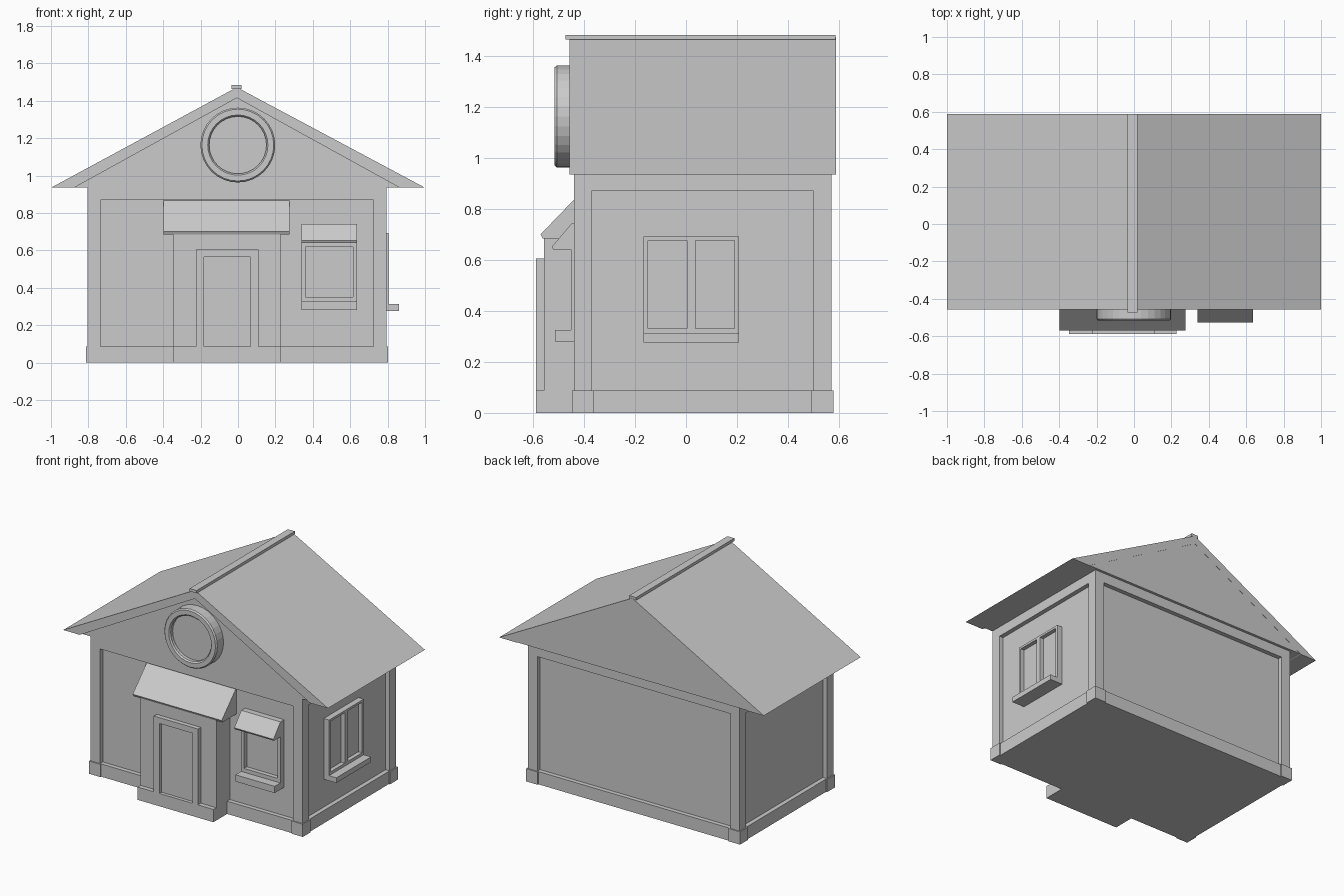
import bpy, bmesh, math
from mathutils import Vector, Matrix

if "Cube" in bpy.data.objects:
    bpy.data.objects.remove(bpy.data.objects["Cube"])


def finish(name, bm):
    bmesh.ops.recalc_face_normals(bm, faces=bm.faces)
    me = bpy.data.meshes.new(name)
    bm.to_mesh(me)
    bm.free()
    ob = bpy.data.objects.new(name, me)
    bpy.context.collection.objects.link(ob)
    return ob


def boxes(name, *specs):
    # each spec: x0, x1, y0, y1, z0, z1
    bm = bmesh.new()
    for x0, x1, y0, y1, z0, z1 in specs:
        m = Matrix.Translation(((x0 + x1) / 2, (y0 + y1) / 2, (z0 + z1) / 2))
        m = m @ Matrix.Diagonal((x1 - x0, y1 - y0, z1 - z0, 1))
        bmesh.ops.create_cube(bm, size=1, matrix=m)
    return finish(name, bm)


def prism(name, pts, a, b, axis):
    # extrude a closed profile along x (pts are y,z) or along y (pts are x,z)
    bm = bmesh.new()
    vs = [bm.verts.new((a, p, z) if axis == 'x' else (p, a, z)) for p, z in pts]
    f = bm.faces.new(vs)
    r = bmesh.ops.extrude_face_region(bm, geom=[f])
    d = Vector((b - a, 0, 0)) if axis == 'x' else Vector((0, b - a, 0))
    bmesh.ops.translate(bm, vec=d, verts=[v for v in r['geom'] if isinstance(v, bmesh.types.BMVert)])
    return finish(name, bm)


X0, X1, Y0, Y1 = -0.805, 0.795, -0.44, 0.57
POST, DEEP, BASE, EAVE = 0.07, 0.03, 0.087, 0.95

# Walls: recessed core, base strip, top beam
boxes("wall_core", (X0 + DEEP, X1 - DEEP, Y0 + DEEP, Y1 - DEEP, 0, EAVE))
boxes("base_strip", (X0, X1, Y0, Y1, 0, BASE))
boxes("top_beam", (X0, X1, Y0, Y1, 0.87, EAVE))

# Corner posts with slightly wider foot blocks
e = 0.008
for i, x in enumerate((X0, X1 - POST)):
    for j, y in enumerate((Y0, Y1 - POST)):
        boxes(f"corner_post_{i}{j}", (x, x + POST, y, y + POST, 0, EAVE))
        boxes(f"post_foot_{i}{j}", (x - e, x + POST + e, y - e, y + POST + e, 0, BASE))

# Gable infill, roof and ridge cap
C = -0.006
prism("gable", [(C - 0.87, 0.937), (C + 0.87, 0.937), (C, 1.417)], Y0, 0.588, 'y')
prism("roof", [(-1, 0.935), (C - 0.87, 0.935), (C, 1.415), (C + 0.87, 0.935), (1, 0.935), (C, 1.472)],
      -0.457, 0.589, 'y')
boxes("ridge_cap", (-0.034, 0.018, -0.473, 0.587, 1.464, 1.483))

# Round gable window, turned about the y axis
bm = bmesh.new()
prof = [(0.2, -0.43), (0.2, -0.507), (0.192, -0.516), (0.161, -0.516), (0.153, -0.507), (0.153, -0.485), (0, -0.485)]
vs = [bm.verts.new((r, y, 1.163)) for r, y in prof]
es = [bm.edges.new(p) for p in zip(vs, vs[1:])]
bmesh.ops.spin(bm, geom=vs + es, cent=(0, 0, 1.163), axis=(0, 1, 0), angle=math.tau, steps=32)
bmesh.ops.remove_doubles(bm, verts=bm.verts, dist=0.0005)
ring = finish("round_window", bm)
ring.data.transform(Matrix.Translation((-0.001, 0, 0)))

# Porch with step base and awning
boxes("porch", (-0.347, 0.226, -0.557, -0.4, 0, 0.7))
boxes("porch_step", (-0.347, 0.226, -0.588, -0.4, 0, BASE))
prism("porch_awning", [(-0.407, 0.87), (-0.57, 0.701), (-0.562, 0.685), (-0.407, 0.685)], -0.397, 0.276, 'x')

# Door frame and door
boxes("door_frame", (-0.225, -0.183, -0.588, -0.55, BASE, 0.605), (0.066, 0.109, -0.588, -0.55, BASE, 0.605),
      (-0.183, 0.066, -0.588, -0.55, 0.565, 0.605))
boxes("door", (-0.183, 0.066, -0.565, -0.55, BASE, 0.565))

# Front window with sill and small awning
boxes("front_window_frame", (0.34, 0.362, -0.452, -0.4, 0.3, 0.645), (0.614, 0.636, -0.452, -0.4, 0.3, 0.645),
      (0.362, 0.614, -0.452, -0.4, 0.618, 0.645), (0.362, 0.614, -0.452, -0.4, 0.3, 0.352))
boxes("front_window_pane", (0.362, 0.614, -0.422, -0.4, 0.352, 0.618))
boxes("front_sill", (0.34, 0.636, -0.513, -0.4, 0.28, 0.326))
prism("front_window_awning", [(-0.405, 0.742), (-0.45, 0.742), (-0.526, 0.652), (-0.52, 0.64), (-0.405, 0.64)],
      0.34, 0.636, 'x')

# Right window: frame with two panes and a sill
W = (0.76, 0.805)
boxes("side_window_frame", *[(*W, a, b, 0.3, 0.692) for a, b in ((-0.167, -0.15), (0.003, 0.038), (0.19, 0.208))],
      *[(*W, a, b, z0, z1) for a, b in ((-0.15, 0.003), (0.038, 0.19)) for z0, z1 in ((0.3, 0.332), (0.677, 0.692))])
boxes("side_window_panes", (0.76, 0.777, -0.15, 0.003, 0.332, 0.677), (0.76, 0.777, 0.038, 0.19, 0.332, 0.677))
boxes("side_sill", (0.76, 0.86, -0.167, 0.208, 0.277, 0.312))
